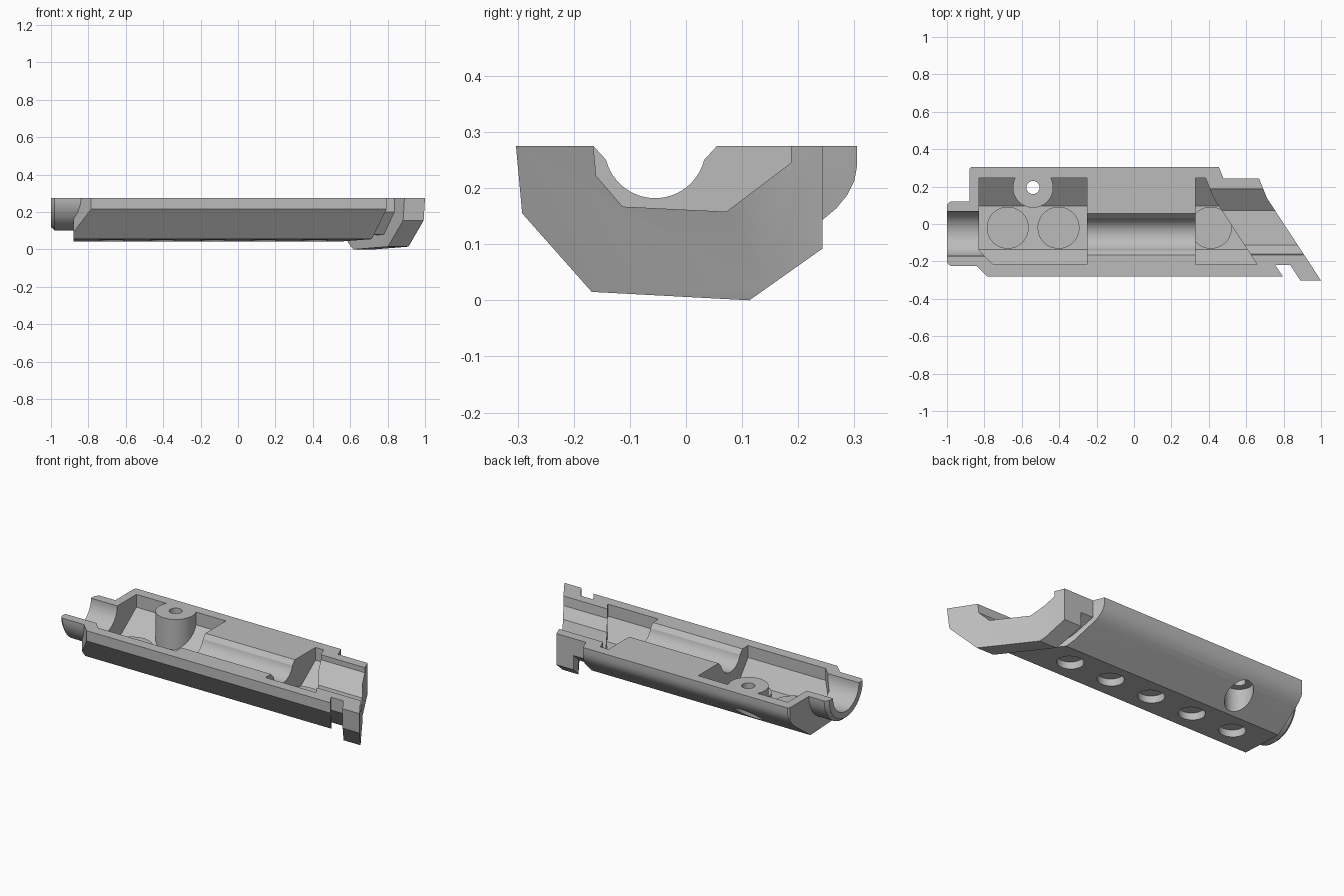
import bpy, bmesh, math
from mathutils import Matrix, Vector

cube = bpy.data.objects.get("Cube")
if cube:
    bpy.data.objects.remove(cube, do_unlink=True)

TOP, HIGH = 0.275, 0.4        # split plane, and how far cutters rise above it
AXIS_Y = -0.052               # centre line of the bore

grey = bpy.data.materials.new("plain grey")
grey.use_nodes = True
grey.diffuse_color = (0.5, 0.5, 0.5, 1)
grey.node_tree.nodes["Principled BSDF"].inputs["Base Color"].default_value = (0.5, 0.5, 0.5, 1)


def add_object(name, bm):
    bmesh.ops.recalc_face_normals(bm, faces=bm.faces)
    mesh = bpy.data.meshes.new(name)
    bm.to_mesh(mesh)
    bm.free()
    mesh.materials.append(grey)
    obj = bpy.data.objects.new(name, mesh)
    bpy.context.collection.objects.link(obj)
    return obj


def prism(name, points, offset):
    """Extrude a closed outline of 3D points along an offset."""
    bm = bmesh.new()
    face = bm.faces.new([bm.verts.new(p) for p in points])
    ext = bmesh.ops.extrude_face_region(bm, geom=[face])
    verts = [g for g in ext["geom"] if isinstance(g, bmesh.types.BMVert)]
    bmesh.ops.translate(bm, verts=verts, vec=Vector(offset))
    return add_object(name, bm)


def along_x(name, section, x0, x1):
    return prism(name, [(x0, y, z) for y, z in section], (x1 - x0, 0, 0))


def plan(outline):
    return prism("plan_cutter", [(x, y, -0.2) for x, y in outline], (0, 0, 0.8))


def cylinder(name, start, end, r1, r2=None):
    start, end = Vector(start), Vector(end)
    axis = end - start
    bm = bmesh.new()
    rot = axis.to_track_quat("Z", "Y").to_matrix().to_4x4()
    bmesh.ops.create_cone(bm, cap_ends=True, segments=64, radius1=r1,
                          radius2=r1 if r2 is None else r2, depth=axis.length,
                          matrix=Matrix.Translation((start + end) / 2) @ rot)
    return add_object(name, bm)


def upright(name, x, y, z0, z1, r):
    return cylinder(name, (x, y, z0), (x, y, z1), r)


def combine(obj, tool, operation="DIFFERENCE", keep=False):
    mod = obj.modifiers.new("cut", "BOOLEAN")
    mod.operation, mod.solver, mod.object = operation, "EXACT", tool
    bpy.context.view_layer.objects.active = obj
    bpy.ops.object.modifier_apply(modifier=mod.name)
    if not keep:
        bpy.data.objects.remove(tool, do_unlink=True)
    return obj


def shaped(name, section, outline, x0=-1.2, x1=1.2):
    """Cross-section along x, trimmed to a plan outline."""
    return combine(along_x(name, section, x0, x1), plan(outline), "INTERSECT")


def raked(shift, y_low, y_high):
    """Points of the raked end line, from low y to high y."""
    def x_at(y):
        return 0.8 - 0.655 * (y + 0.303) if y < 0.14 else 0.51 - 0.4 * (y - 0.14)
    return [(x_at(y) + shift, y) for y in (y_low, 0.14, y_high)]


def between(back, front):
    """Plan outline of a raked slab."""
    return raked(front, -0.4, 0.4) + raked(back, -0.4, 0.4)[::-1]


# Outer sections, as (y, z)
body_section = [(-0.28, TOP), (-0.28, 0.215), (-0.157, 0.055), (0.105, 0.042),
                (0.243, 0.143), (0.268, 0.164), (0.287, 0.187), (0.3, 0.213),
                (0.305, 0.24), (0.305, TOP)]
neck_section = [(-0.22, TOP), (-0.22, 0.2), (-0.135, 0.08), (0.09, 0.07),
                (0.243, 0.175), (0.243, TOP)]
flange_section = [(-0.303, TOP), (-0.292, 0.155), (-0.168, 0.015), (0.113, 0),
                  (0.243, 0.092), (0.243, TOP)]

body = shaped("body_shell", body_section,
              [(-0.88, -0.185), (-0.785, -0.28), (-0.7, -0.365)] + raked(0.01, -0.4, 0.4)
              + [(-0.775, 0.4), (-0.88, 0.295)])
neck = shaped("neck", neck_section, between(-0.02, 0.11))
flange = shaped("end_flange", flange_section, between(0.09, 0.2))

# Rear collar: half tube with a bevelled rim
collar = cylinder("rear_collar", (-0.98, AXIS_Y, TOP), (-0.835, AXIS_Y, TOP), 0.173)
combine(collar, cylinder("rim", (-1, AXIS_Y, TOP), (-0.98, AXIS_Y, TOP), 0.155, 0.173), "UNION")
combine(collar, prism("upper_half", [(-1.2, -1, TOP), (0, -1, TOP), (0, 1, TOP), (-1.2, 1, TOP)],
                      (0, 0, 1)))

# Inner pockets, leaving the screw post and raised round seats standing
pocket_section = [(-0.217, HIGH), (-0.217, 0.205), (-0.135, 0.1), (0.097, 0.09),
                  (0.245, 0.2), (0.245, HIGH)]
rear_pocket = shaped("rear_pocket", pocket_section,
                     [(-0.83, -0.14), (-0.75, -0.22), (-0.75, -0.3), (-0.25, -0.3),
                      (-0.25, 0.3), (-0.83, 0.3)])
front_pocket = shaped("front_pocket", pocket_section,
                      [(0.33, -0.3)] + raked(-0.085, -0.3, 0.3) + [(0.33, 0.3)])
seat_x = [-0.675 + 0.2715 * i for i in range(5)]
seat_y = -0.02
post_x, post_y = -0.54, 0.195
for pocket, xs in ((rear_pocket, seat_x[:2]), (front_pocket, seat_x[4:])):
    for x in xs:
        combine(pocket, upright("seat", x, seat_y, 0, 0.118, 0.112))
combine(rear_pocket, upright("post", post_x, post_y, 0, TOP, 0.108))
# Clear any pocket volume above the split plane over the post
for pocket in (rear_pocket, front_pocket):
    combine(body, pocket)

# Centre channel with flared lips
arc = [math.radians(194 + 152 * i / 24) for i in range(25)]
channel = ([(-0.245, 0.375), (-0.165, TOP)]
           + [(-0.055 + 0.09 * math.cos(a), 0.272 + 0.09 * math.sin(a)) for a in arc]
           + [(0.055, TOP), (0.135, 0.375)])
combine(body, along_x("channel", channel, -0.28, 0.36))

# Rear bore
bore = cylinder("bore", (-1.1, AXIS_Y, TOP), (-0.8, AXIS_Y, TOP), 0.12)
combine(body, bore, keep=True)
combine(collar, bore)

# Angular tunnel through the front end
tunnel = along_x("tunnel", [(-0.165, HIGH), (-0.165, TOP), (-0.16, 0.222), (-0.113, 0.167),
                            (0.072, 0.158), (0.187, 0.245), (0.187, HIGH)], 0.345, 1.2)
for part in (body, neck, flange):
    combine(part, tunnel, keep=True)
bpy.data.objects.remove(tunnel, do_unlink=True)

# Round recesses underneath, and the screw hole with its counterbore
for x in seat_x:
    combine(body, upright("recess", x, seat_y, -0.1, 0.092, 0.07))
combine(body, upright("screw_hole", post_x, post_y, -0.1, HIGH, 0.035))
combine(body, upright("counterbore", post_x, post_y, -0.1, 0.19, 0.075))

# Crisp edges, smooth rounds
for part in (body, neck, flange, collar):
    bpy.ops.object.select_all(action="DESELECT")
    part.select_set(True)
    bpy.context.view_layer.objects.active = part
    bpy.ops.object.shade_smooth_by_angle(angle=math.radians(25))
